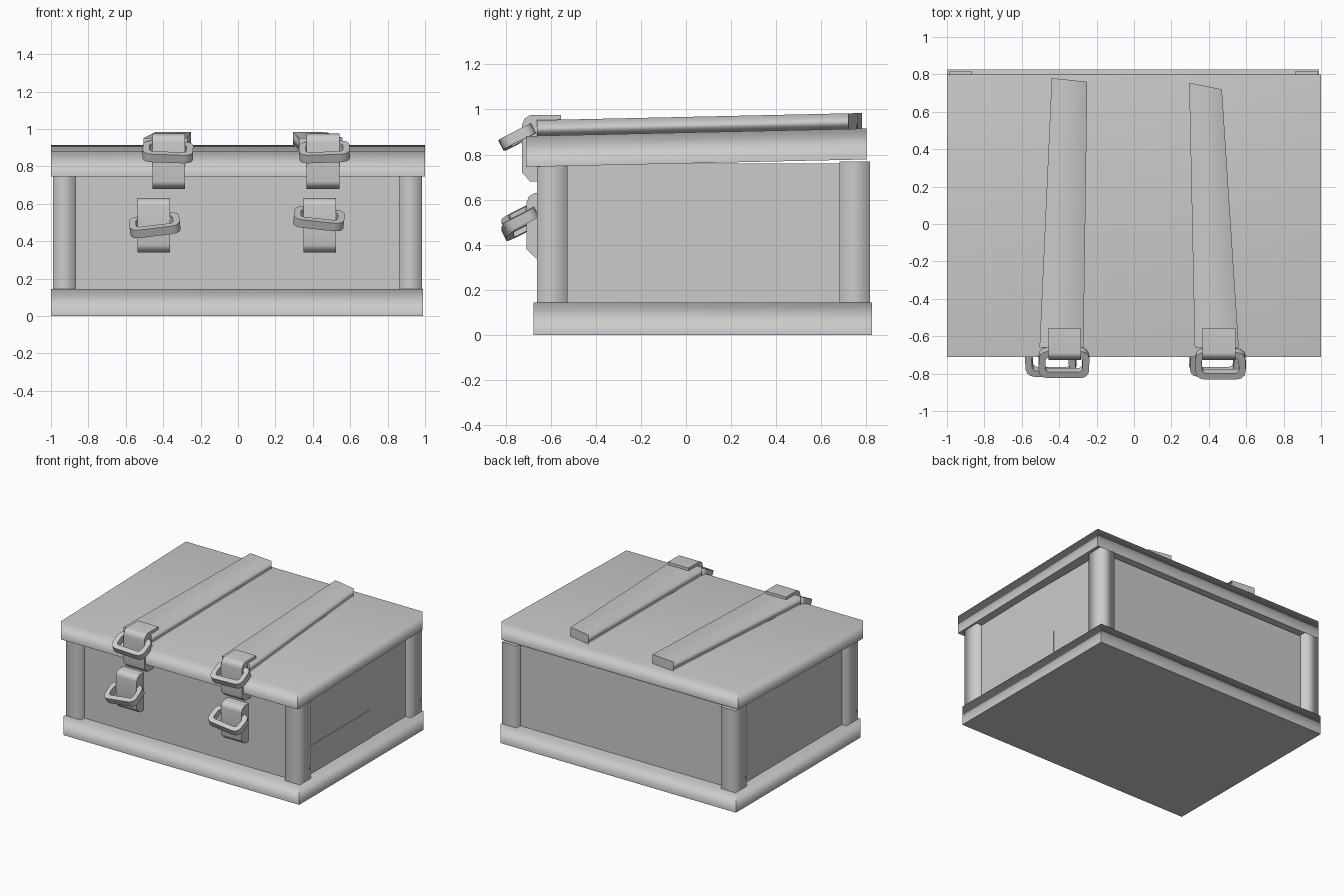
import bpy, bmesh, math
from mathutils import Matrix, Vector

if "Cube" in bpy.data.objects:
    bpy.data.objects.remove(bpy.data.objects["Cube"])

grey = bpy.data.materials.new("plain grey")
grey.use_nodes = True
colour = (0.6, 0.6, 0.6, 1)
grey.diffuse_color = colour
grey.node_tree.nodes["Principled BSDF"].inputs["Base Color"].default_value = colour


def finish(name, bm, is_soft):
    """Turn a bmesh into a smooth object, keeping every edge sharp unless is_soft."""
    bmesh.ops.recalc_face_normals(bm, faces=bm.faces)
    for f in bm.faces:
        f.smooth = True
    for e in bm.edges:
        e.smooth = is_soft(e)
    mesh = bpy.data.meshes.new(name)
    bm.to_mesh(mesh)
    bm.free()
    mesh.materials.append(grey)
    obj = bpy.data.objects.new(name, mesh)
    bpy.context.collection.objects.link(obj)
    weighted = obj.modifiers.new("weighted normals", 'WEIGHTED_NORMAL')
    weighted.keep_sharp = True
    return obj


def along(axis):
    return lambda e: abs((e.verts[0].co - e.verts[1].co).normalized()[axis]) > 0.9


def nearly_flat(e):
    return e.calc_face_angle(0) < math.radians(50)


def block(name, low, high, is_soft, shape=None):
    """A box between two corners; shape(co) may move each corner."""
    bm = bmesh.new()
    bmesh.ops.create_cube(bm, size=1)
    low, high = Vector(low), Vector(high)
    for v in bm.verts:
        v.co = Vector([high[i] if v.co[i] > 0 else low[i] for i in range(3)])
    soft = {e for e in bm.edges if is_soft(e)}
    if shape:
        for v in bm.verts:
            v.co = shape(v.co)
    return finish(name, bm, lambda e: e in soft)


def rim(top):
    return lambda e: all(abs(v.co.z - top) < 0.001 for v in e.verts)


def lean(co):
    """Lift towards the back, like the sloping lid."""
    return Vector((co.x, co.y, co.z + (co.y + 0.71) * 0.022))


# Chest
block("base", (-1, -0.675, 0), (0.99, 0.825, 0.145), rim(0.145))
block("body", (-0.95, -0.62, 0.1), (0.94, 0.77, 0.76), lambda e: False)
block("lid", (-1, -0.71, 0.745), (1, 0.8, 0.882), rim(0.882), lean)
block("side_plate", (0.935, -0.505, 0.14), (0.944, 0.255, 0.36), lambda e: False)

# Corner posts
for side, x in (("right", -0.99), ("left", 0.86)):
    for end, y in (("front", -0.66), ("back", 0.68)):
        block(f"{end}_{side}_post", (x, y, 0.14), (x + 0.125, y + 0.135, 0.77), along(2))


# Tapered straps across the lid
def strap(name, front, back, ends):
    def shape(co):
        side = int(co.x > 0.5)
        x, y = (back[side], ends[side]) if co.y > 0 else (front[side], -0.66)
        return lean(Vector((x, y, co.z)))
    block(name, (0, -0.66, 0.87), (1, 0.76, 0.951), along(1), shape)


strap("right_lid_strap", (-0.505, -0.27), (-0.44, -0.25), (0.78, 0.76))
strap("left_lid_strap", (0.325, 0.56), (0.295, 0.47), (0.755, 0.72))


def tongue(name, x, width, profile):
    """A strap end: a side profile in y and z, extruded across x."""
    bm = bmesh.new()
    face = bm.faces.new([bm.verts.new((x - width / 2, y, z)) for y, z in profile])
    grown = bmesh.ops.extrude_face_region(bm, geom=[face])["geom"]
    bmesh.ops.translate(bm, vec=(width, 0, 0),
                        verts=[v for v in grown if isinstance(v, bmesh.types.BMVert)])
    finish(name, bm, nearly_flat)


def rounded_outline(w, d, r):
    points = []
    for k, (sx, sy) in enumerate(((1, 1), (-1, 1), (-1, -1), (1, -1))):
        for step in range(4):
            a = math.radians(90 * k + 30 * step)
            points.append((sx * (w / 2 - r) + r * math.cos(a),
                           sy * (d / 2 - r) + r * math.sin(a)))
    return points


def buckle(name, centre, roll):
    """A rounded rectangular ring, tipped forwards and rolled a little."""
    bm = bmesh.new()
    half = 0.024
    loops = []
    for inset, r in ((0, 0.045), (0.036, 0.02)):
        outline = rounded_outline(0.27 - 2 * inset, 0.16 - 2 * inset, r)
        for z in (-half, half):
            loops.append([bm.verts.new((x, y, z)) for x, y in outline])
    order = (loops[0], loops[1], loops[3], loops[2])
    for k in range(4):
        a, b = order[k], order[(k + 1) % 4]
        for i in range(len(a)):
            j = (i + 1) % len(a)
            bm.faces.new((a[i], a[j], b[j], b[i]))
    turn = Matrix.Rotation(math.radians(-roll), 4, 'Y') @ Matrix.Rotation(math.radians(27), 4, 'X')
    bmesh.ops.transform(bm, matrix=Matrix.Translation(centre) @ turn, verts=bm.verts)
    finish(name, bm, nearly_flat)


# Strap ends and buckles on the front
over_lid = [(-0.555, 0.975), (-0.69, 0.975), (-0.715, 0.96), (-0.727, 0.93), (-0.727, 0.72),
            (-0.69, 0.68), (-0.61, 0.68), (-0.61, 0.9), (-0.555, 0.93)]
on_body = [(-0.61, 0.63), (-0.67, 0.63), (-0.695, 0.615), (-0.707, 0.59),
           (-0.707, 0.38), (-0.665, 0.34), (-0.61, 0.34)]
tongue("right_upper_tongue", -0.37, 0.175, over_lid)
tongue("left_upper_tongue", 0.455, 0.175, over_lid)
tongue("right_lower_tongue", -0.45, 0.175, on_body)
tongue("left_lower_tongue", 0.437, 0.175, on_body)
buckle("right_upper_buckle", (-0.375, -0.742, 0.877), -2)
buckle("left_upper_buckle", (0.462, -0.748, 0.877), 2)
buckle("right_lower_buckle", (-0.445, -0.735, 0.485), 7)
buckle("left_lower_buckle", (0.433, -0.735, 0.52), -6)
